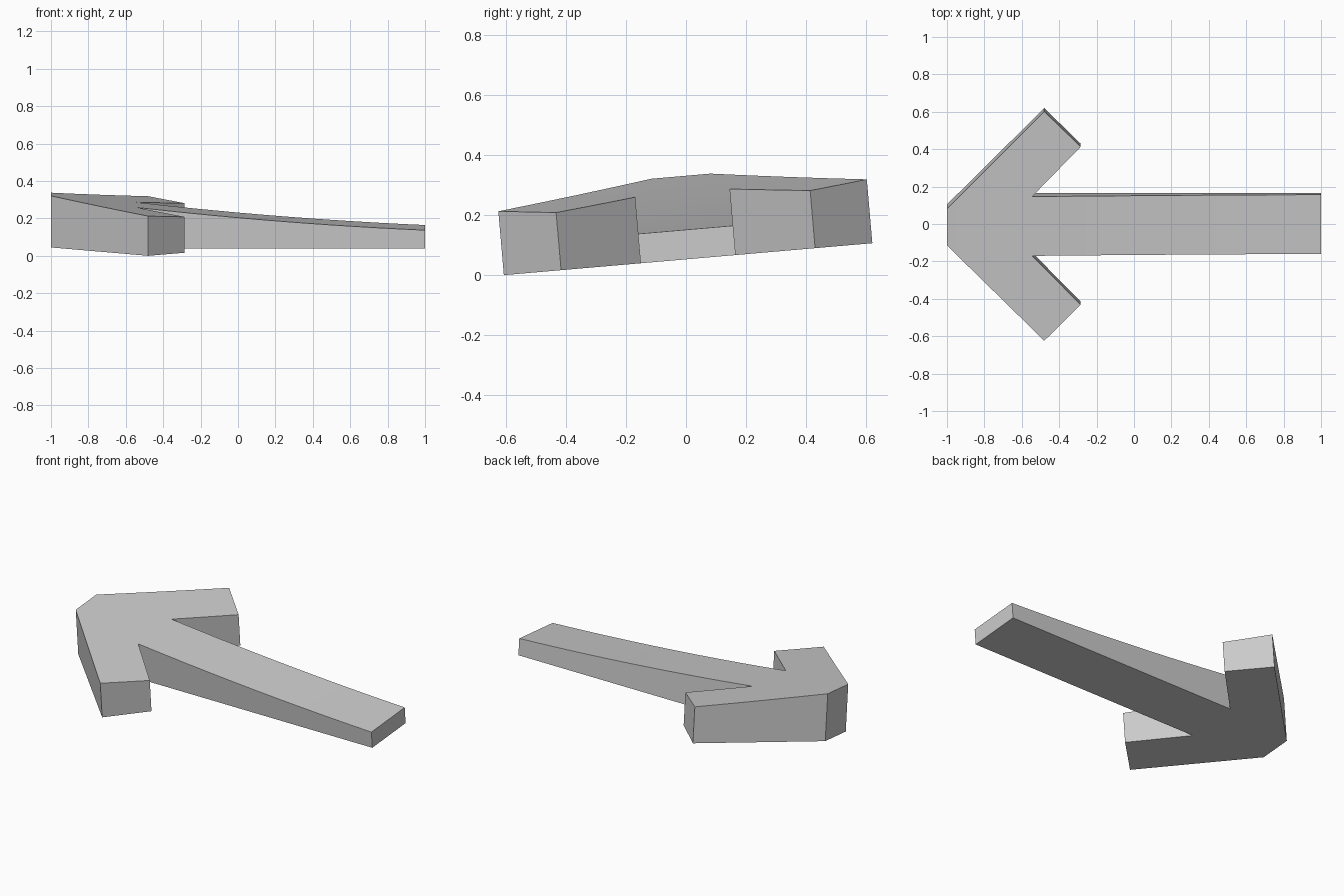
import bpy, bmesh, math
from mathutils import Matrix, Vector

old = bpy.data.objects.get("Cube")
if old:
    bpy.data.objects.remove(old, do_unlink=True)

# Plain grey material
grey = bpy.data.materials.new("plain_grey")
grey.use_nodes = True
colour = (0.6, 0.6, 0.6, 1)
grey.diffuse_color = colour
grey.node_tree.nodes["Principled BSDF"].inputs["Base Color"].default_value = colour


def thickness(x):
    """Gently curved top, thick at the nose and thin at the tail."""
    return 0.0225 * x * x - 0.0895 * x + 0.165


# Half outline of the arrow, mirrored across its long axis
half = [(-1, 0.098), (-0.48, 0.615), (-0.285, 0.424), (-0.545, 0.159), (1, 0.159)]
outline = half + [(x, -y) for x, y in reversed(half)]

bm = bmesh.new()
base = bm.faces.new([bm.verts.new((x, y, 0)) for x, y in outline])
top = bmesh.ops.extrude_face_region(bm, geom=[base])["geom"]
for v in top:
    if isinstance(v, bmesh.types.BMVert):
        v.co.z = 1

# Cross cuts that let the top follow the curve
cuts = 16
for i in range(1, cuts):
    bmesh.ops.bisect_plane(bm, geom=bm.verts[:] + bm.edges[:] + bm.faces[:],
                           plane_co=Vector((-1 + 2 * i / cuts, 0, 0)),
                           plane_no=Vector((1, 0, 0)))
for v in bm.verts:
    v.co.z *= thickness(v.co.x)
bmesh.ops.recalc_face_normals(bm, faces=bm.faces[:])

# Slight roll about the long axis, resting on one barb
roll = Matrix.Rotation(math.radians(4.95), 4, 'X')
bm.transform(Matrix.Translation((0, 0.007, 0)) @ roll)
low = min(v.co.z for v in bm.verts)
bm.transform(Matrix.Translation((0, 0, -low)))

mesh = bpy.data.meshes.new("arrow")
bm.to_mesh(mesh)
bm.free()
mesh.materials.append(grey)
arrow = bpy.data.objects.new("arrow", mesh)
bpy.context.collection.objects.link(arrow)

bpy.context.view_layer.objects.active = arrow
arrow.select_set(True)
bpy.ops.object.shade_smooth_by_angle(angle=math.radians(30))
